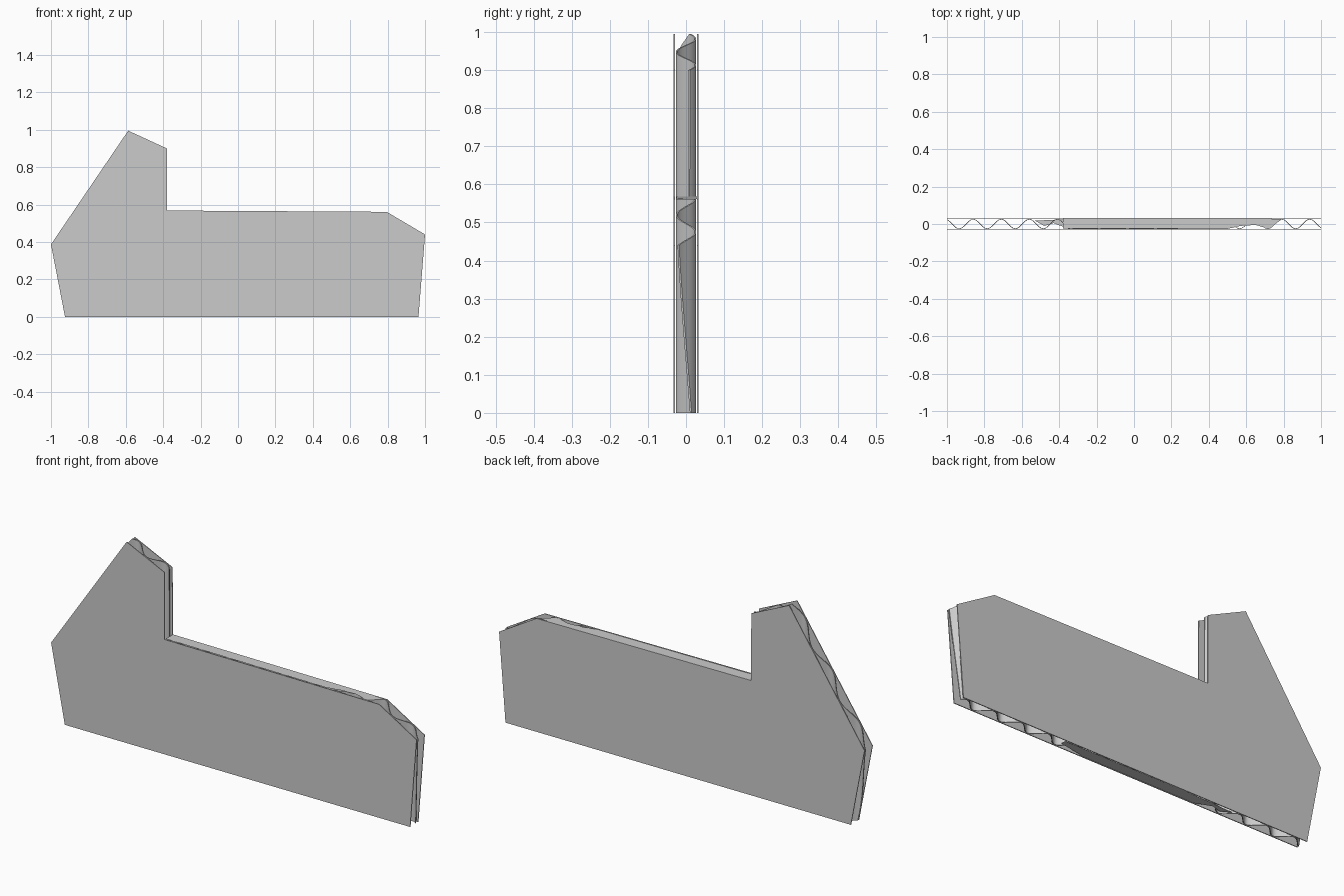
import bpy, bmesh, math

if "Cube" in bpy.data.objects:
    bpy.data.objects.remove(bpy.data.objects["Cube"])

# Side outline (x, z) of the cut cardboard panel
TOP = [(-1, 0.387), (-0.587, 0.995), (-0.3805, 0.9), (-0.3795, 0.568), (0.795, 0.561), (1, 0.44)]
BOTTOM = [(-1, 0.387), (-0.925, 0), (0.965, 0), (1, 0.44)]
OUTLINE = TOP + BOTTOM[-2:0:-1]
HALF, SHEET, AMP, PERIOD, CREST = 0.033, 0.004, 0.025, 0.15, -0.86


def height(path, x):
    for (x0, z0), (x1, z1) in zip(path, path[1:]):
        if x <= x1:
            return z0 + (z1 - z0) * (x - x0) / (x1 - x0)
    return path[-1][1]


def wave(x):
    return AMP * math.cos((x - CREST) * 2 * math.pi / PERIOD)


def add_object(name, bm):
    bmesh.ops.recalc_face_normals(bm, faces=bm.faces)
    mesh = bpy.data.meshes.new(name)
    bm.to_mesh(mesh)
    bm.free()
    ob = bpy.data.objects.new(name, mesh)
    bpy.context.collection.objects.link(ob)
    return ob


# Front and back facing sheets
def facing_sheet(name, y):
    bm = bmesh.new()
    face = bm.faces.new([bm.verts.new((x, y, z)) for x, z in OUTLINE])
    ext = bmesh.ops.extrude_face_region(bm, geom=[face])
    moved = [v for v in ext["geom"] if isinstance(v, bmesh.types.BMVert)]
    bmesh.ops.translate(bm, verts=moved, vec=(0, SHEET, 0))
    add_object(name, bm)


facing_sheet("front_sheet", -HALF)
facing_sheet("back_sheet", HALF - SHEET)

# Corrugated core with vertical flutes, trimmed to the outline
xs = sorted({round(-1 + i * PERIOD / 20, 5) for i in range(267)} | {p[0] for p in OUTLINE})
bm = bmesh.new()
rows = []
for x in xs:
    if abs(x) > 0.9995:
        x = math.copysign(0.9995, x)
    # offset across the wave gives the paper an even thickness
    slope = -AMP * 2 * math.pi / PERIOD * math.sin((x - CREST) * 2 * math.pi / PERIOD)
    t = 0.0017 * math.sqrt(1 + slope * slope)
    rows.append([bm.verts.new((x, wave(x) + s * t, height(p, x)))
                 for s, p in ((-1, BOTTOM), (-1, TOP), (1, TOP), (1, BOTTOM))])
for a, b in zip(rows, rows[1:]):
    for i in range(4):
        j = (i + 1) % 4
        bm.faces.new((a[i], a[j], b[j], b[i]))
bm.faces.new(rows[0])
bm.faces.new(rows[-1])
core = add_object("corrugated_core", bm)
bpy.context.view_layer.objects.active = core
core.select_set(True)
bpy.ops.object.shade_smooth_by_angle(angle=math.radians(30))


# Closed stretches of the top and bottom edges between the sheets
def edge_strip(name, path, points):
    bm = bmesh.new()
    bm.faces.new([bm.verts.new((x, y, height(path, x))) for x, y in points])
    add_object(name, bm)


edge_strip("top_edge_strip", TOP,
           [(-0.379, 0.029), (-0.379, -0.024), (0.5, -0.026), (0.57, -0.01),
            (0.65, -0.005), (0.72, -0.026), (0.79, 0.025), (0.72, 0.029)])
edge_strip("bottom_edge_strip", BOTTOM,
           [(-0.53, 0.018), (-0.48, -0.01), (-0.43, 0.005), (-0.35, -0.026),
            (0.25, -0.026), (0.4, 0.0), (0.4, 0.026), (-0.27, 0.029)])
